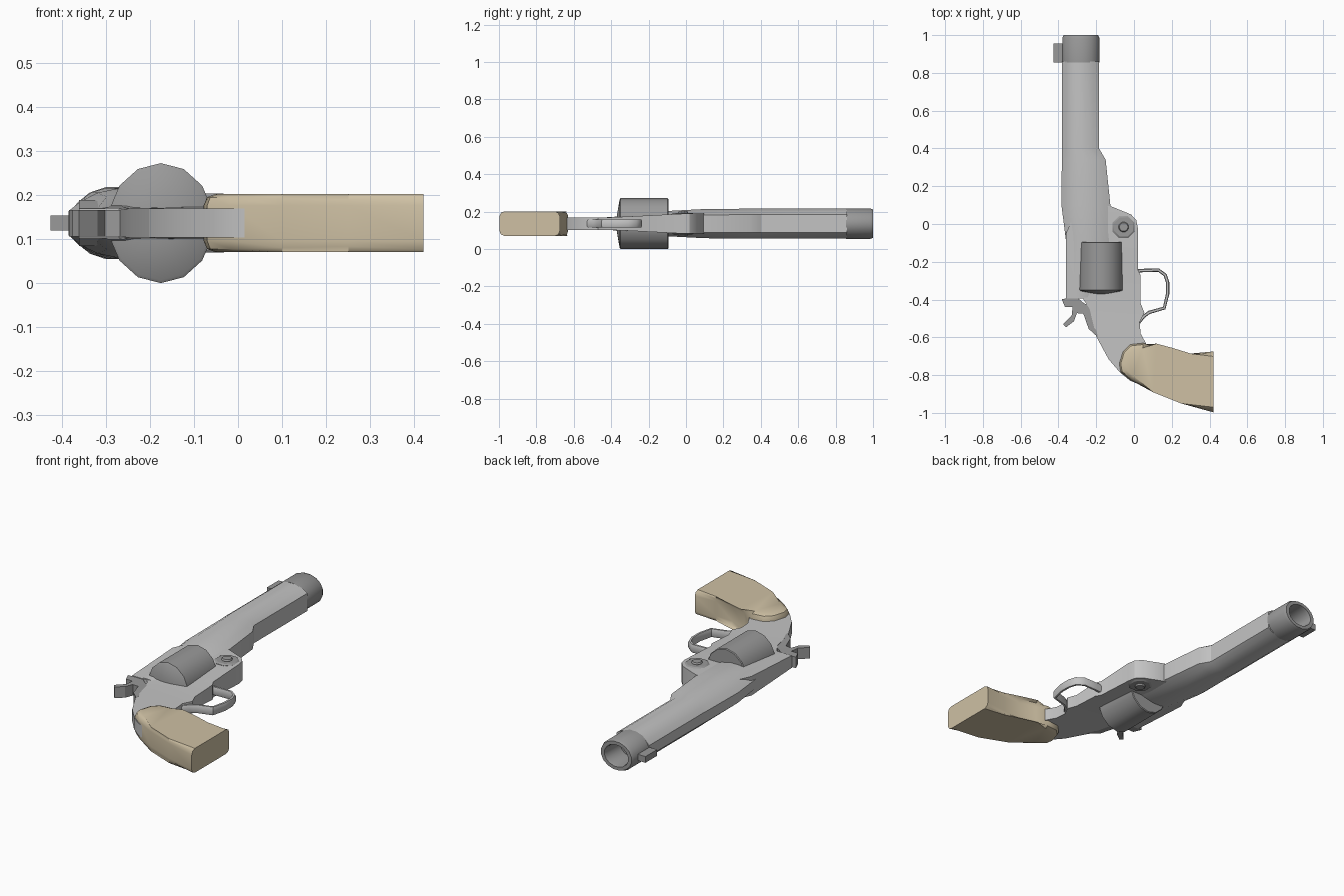
import bpy, bmesh, math
from mathutils import Vector

if "Cube" in bpy.data.objects:
    bpy.data.objects.remove(bpy.data.objects["Cube"])

ZC = 0.136  # mid-plane of the model


def material(name, rgb):
    m = bpy.data.materials.new(name)
    m.diffuse_color = (*rgb, 1)
    m.use_nodes = True
    m.node_tree.nodes["Principled BSDF"].inputs["Base Color"].default_value = m.diffuse_color
    return m


LIGHT = material("light_steel", (0.55, 0.55, 0.55))
DARK = material("dark_steel", (0.32, 0.32, 0.32))
TAN = material("tan_grip", (0.62, 0.53, 0.37))


def finish(name, bm, mat, angle=30):
    bmesh.ops.recalc_face_normals(bm, faces=bm.faces)
    me = bpy.data.meshes.new(name)
    bm.to_mesh(me)
    bm.free()
    me.materials.append(mat)
    ob = bpy.data.objects.new(name, me)
    bpy.context.collection.objects.link(ob)
    bpy.ops.object.select_all(action='DESELECT')
    ob.select_set(True)
    bpy.context.view_layer.objects.active = ob
    bpy.ops.object.shade_smooth_by_angle(angle=math.radians(angle))
    return ob


def skin(name, rings, mat, angle=30, closed=False):
    """Bridge a list of equal rings of points; cap the ends unless closed."""
    bm = bmesh.new()
    vs = [[bm.verts.new(p) for p in r] for r in rings]
    n = len(vs[0])
    pairs = list(zip(vs, vs[1:])) + ([(vs[-1], vs[0])] if closed else [])
    for a, b in pairs:
        for i in range(n):
            j = (i + 1) % n
            bm.faces.new((a[i], a[j], b[j], b[i]))
    if not closed:
        bm.faces.new(vs[0])
        bm.faces.new(vs[-1])
    return finish(name, bm, mat, angle)


def plate(name, outline, half, mat, bevel=0, keep_sharp=None, angle=30):
    """Extrude a top-view outline both ways from the mid-plane; half is f(y)."""
    bm = bmesh.new()
    lo = [bm.verts.new((x, y, ZC - half(y))) for x, y in outline]
    hi = [bm.verts.new((x, y, ZC + half(y))) for x, y in outline]
    bm.faces.new(lo)
    bm.faces.new(hi)
    n = len(outline)
    for i in range(n):
        j = (i + 1) % n
        bm.faces.new((lo[i], lo[j], hi[j], hi[i]))
    if bevel:
        rim = [e for e in bm.edges
               if abs(e.verts[0].co.z - e.verts[1].co.z) < 0.01
               and not (keep_sharp and all(keep_sharp(v.co) for v in e.verts))]
        bmesh.ops.bevel(bm, geom=rim, offset=bevel, segments=2, profile=0.5, affect='EDGES')
    bmesh.ops.triangulate(bm, faces=[f for f in bm.faces if len(f.verts) > 4])
    return finish(name, bm, mat, angle)


def lathe_y(name, cx, rx, rz, profile, sides, mat, turn=0.0):
    """Elliptic turned part along y; profile holds (radius factor, y)."""
    rings = []
    for r, y in profile:
        rings.append([(cx + rx * r * math.cos(a), y, ZC + rz * r * math.sin(a))
                      for a in (2 * math.pi * (i + turn) / sides for i in range(sides))])
    return skin(name, rings, mat, 40)


# Barrel with under-lug, tapering back into the top strap: y, left x, right x, half height
half_section = [(0, 0.35), (0.1, 0.62), (0.25, 0.88), (0.42, 1), (0.62, 1), (0.85, 0.82), (1, 0.6)]
rings = []
for y, x0, x1, h in [(0.86, -0.38, -0.185, 0.08), (0.4, -0.38, -0.185, 0.08),
                     (0.34, -0.382, -0.15, 0.08), (0.1, -0.384, -0.125, 0.078),
                     (-0.09, -0.36, -0.11, 0.068), (-0.39, -0.36, -0.2, 0.036)]:
    top = [(x0 + u * (x1 - x0), y, ZC + v * h) for u, v in half_section]
    bottom = [(x, y, 2 * ZC - z) for x, y, z in reversed(top)]
    rings.append(top + bottom)
skin("barrel", rings, LIGHT, 28)

# Muzzle band with bore, and front sight
lathe_y("muzzle", -0.281, 0.1, 0.083,
        [(1, 0.855), (1, 0.985), (0.93, 1.0), (0.72, 1.0), (0.68, 0.985), (0.68, 0.87)], 16, DARK, 0.5)
plate("front_sight", [(-0.425, 0.855), (-0.425, 0.955), (-0.37, 0.955), (-0.37, 0.855)],
      lambda y: 0.017, DARK)

# Frame, flaring toward the hinge
frame = [(-0.36, -0.05), (-0.3, 0.09), (-0.125, 0.095), (-0.015, 0.05), (0.012, 0.02), (0.02, -0.02),
         (0.02, -0.24), (0.035, -0.27), (0.035, -0.42), (0.055, -0.47), (0.03, -0.52),
         (0.035, -0.58), (0.065, -0.635), (0.09, -0.70), (0.03, -0.85), (-0.02, -0.83),
         (-0.075, -0.785), (-0.135, -0.715), (-0.2, -0.595), (-0.235, -0.45),
         (-0.27, -0.395), (-0.36, -0.395)]
plate("frame", frame,
      lambda y: 0.033 + 0.02 * min(1, max(0, (y + 0.4) / 0.37)), LIGHT)

# Cylinder with a shallow rear cone
lathe_y("cylinder", -0.175, 0.12, 0.136,
        [(0.97, -0.094), (1, -0.098), (1, -0.35), (0.95, -0.355), (0.3, -0.37)], 14, DARK, 0.5)

# Hinge boss and screw on both sides
for name, r, h, sides in (("hinge_boss", 0.064, 0.058, 8), ("hinge_screw", 0.027, 0.067, 12)):
    rings = []
    for s, k in ((-h, 0.85), (-h + 0.006, 1), (h - 0.006, 1), (h, 0.85)):
        rings.append([(-0.055 + r * k * math.cos(a), -0.016 + r * k * math.sin(a), ZC + s)
                      for a in (2 * math.pi * (i + 0.5) / sides for i in range(sides))])
    skin(name, rings, DARK, 25)

# Hammer with curled spur
hammer = [(-0.383, -0.397), (-0.3, -0.39), (-0.265, -0.42), (-0.235, -0.435), (-0.19, -0.6),
          (-0.24, -0.555), (-0.268, -0.475), (-0.302, -0.472), (-0.318, -0.515),
          (-0.36, -0.547), (-0.375, -0.53), (-0.33, -0.485), (-0.325, -0.44), (-0.365, -0.44)]
plate("hammer", hammer, lambda y: 0.03 if y > -0.55 else 0.034, DARK)

# Trigger guard: flat strip swept along a bent path
path = [Vector(p) for p in [(0.0, -0.25), (0.05, -0.246), (0.13, -0.244), (0.165, -0.27), (0.178, -0.31),
                            (0.178, -0.37), (0.16, -0.445), (0.08, -0.468), (0.05, -0.49), (0.01, -0.54)]]
rings = []
for i, p in enumerate(path):
    t = (path[min(i + 1, len(path) - 1)] - path[max(i - 1, 0)]).normalized()
    nrm = Vector((-t.y, t.x))
    ring = []
    for a, b in [(-1, -0.6), (-0.6, -1), (0.6, -1), (1, -0.6), (1, 0.6), (0.6, 1), (-0.6, 1), (-1, 0.6)]:
        q = p + nrm * a * 0.009
        ring.append((q.x, q.y, ZC + b * 0.022))
    rings.append(ring)
skin("trigger_guard", rings, LIGHT, 40)

# Grip with rounded rims and a flat butt
grip = [(-0.078, -0.74), (-0.058, -0.675), (-0.02, -0.638), (0.05, -0.63), (0.11, -0.658),
        (0.2, -0.682), (0.3, -0.686), (0.42, -0.675), (0.42, -0.997), (0.25, -0.95),
        (0.1, -0.89), (-0.02, -0.825), (-0.07, -0.785)]
plate("grip", grip, lambda y: 0.066, TAN, bevel=0.026, keep_sharp=lambda c: c.x > 0.4, angle=35)
